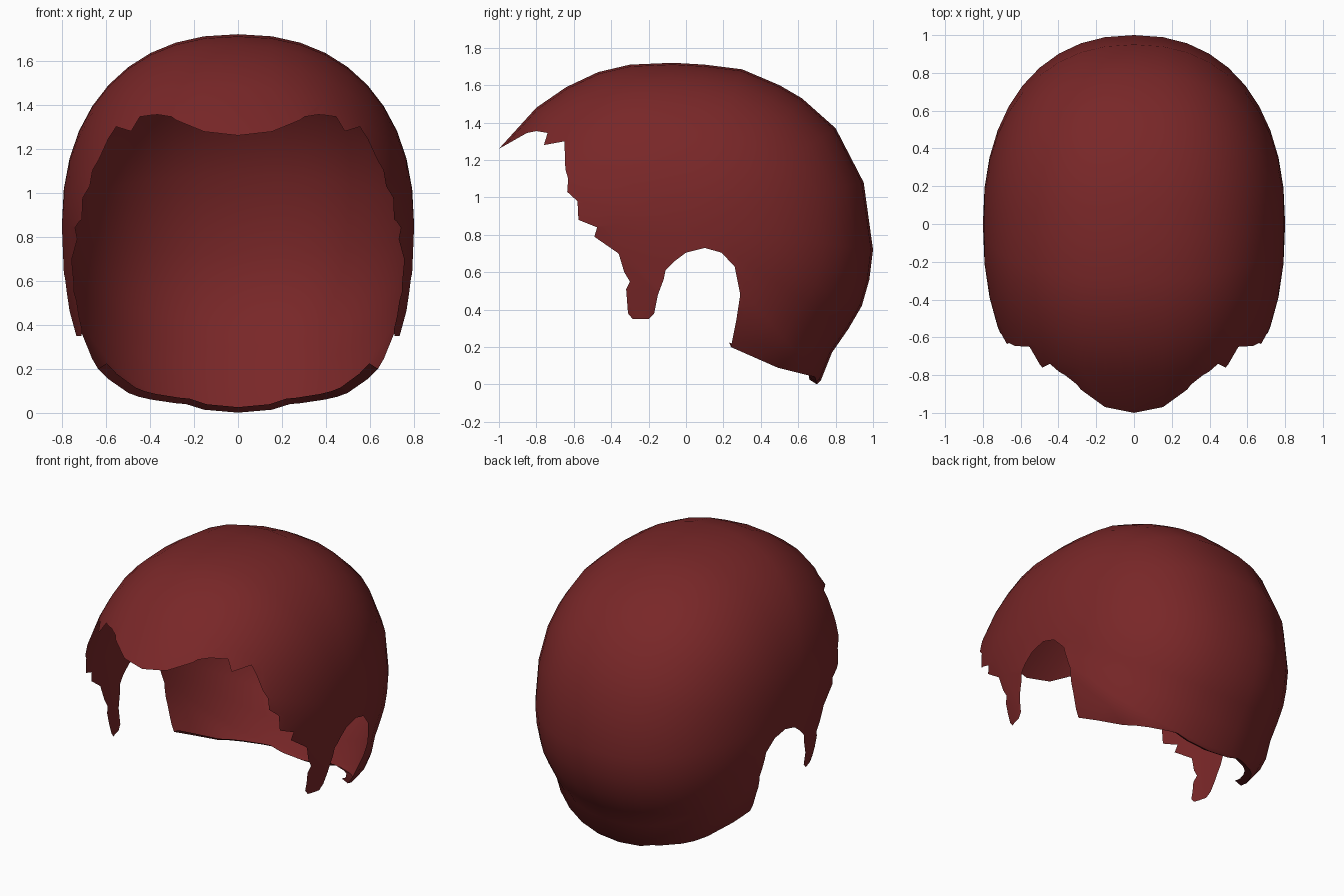
import bpy, bmesh, math
from mathutils import Vector

if "Cube" in bpy.data.objects:
    bpy.data.objects.remove(bpy.data.objects["Cube"])

HALF_W, POWER, CY, CZ = 0.8, 2.25, 0.0, 0.85

# Midline profile of the full head dome (y, z), including the part trimmed away
PROFILE = [(-1.0, 1.26), (-.8, 1.48), (-.64, 1.59), (-.47, 1.67), (-.3, 1.71),
           (-.07, 1.72), (.1, 1.71), (.3, 1.685), (.5, 1.6), (.62, 1.53),
           (.8, 1.37), (.95, 1.08), (1.0, .72), (.98, .56), (.94, .42),
           (.87, .3), (.78, .17), (.72, .02), (.645, -.05), (.36, -.13),
           (0, -.22), (-.45, -.25), (-.9, .4), (-1.1, .85), (-1.09, 1.08)]

# Side outline of the hair (y, z): hairline, sideburn, ear arch, nape
OUTLINE = [(-1.3, 2), (-1.3, 1.08), (-1.0, 1.26), (-.85, 1.345), (-.8, 1.355), (-.74, 1.345),
           (-.76, 1.28), (-.65, 1.3), (-.645, 1.15), (-.63, 1.1), (-.635, 1.03),
           (-.58, .98), (-.575, .88), (-.475, .84), (-.49, .79), (-.36, .7),
           (-.33, .6), (-.3, .55), (-.32, .51), (-.31, .38), (-.285, .35),
           (-.2, .35), (-.17, .38), (-.15, .48), (-.12, .56), (-.11, .61),
           (-.06, .66), (0, .705), (.1, .73), (.19, .705), (.26, .63),
           (.29, .48), (.27, .35), (.24, .2), (.49, .09), (.69, .04),
           (.7, 0), (1.3, -.3), (1.3, 2)]


def make_object(name, bm):
    bmesh.ops.recalc_face_normals(bm, faces=bm.faces)
    mesh = bpy.data.meshes.new(name)
    bm.to_mesh(mesh)
    bm.free()
    obj = bpy.data.objects.new(name, mesh)
    bpy.context.collection.objects.link(obj)
    return obj


# Dome: the profile shrinks towards a pole beside each ear
bm = bmesh.new()
STEPS = 20
rings = []
for k in range(1, STEPS):
    t = math.pi * k / STEPS
    c = math.cos(t) if k != STEPS // 2 else 0.0
    x = math.copysign(abs(c) ** (2 / POWER), c) * HALF_W
    r = math.sin(t) ** (2 / POWER)
    rings.append([bm.verts.new((x, CY + (y - CY) * r, CZ + (z - CZ) * r)) for y, z in PROFILE])
n = len(PROFILE)
for a, b in zip(rings, rings[1:]):
    for i in range(n):
        j = (i + 1) % n
        bm.faces.new((a[i], a[j], b[j], b[i]))
for ring, side in ((rings[0], 1), (rings[-1], -1)):
    pole = bm.verts.new((side * HALF_W, CY, CZ))
    for i in range(n):
        bm.faces.new((ring[i], ring[(i + 1) % n], pole))
hair = make_object("hair", bm)

# Trimming prism across the head
bm = bmesh.new()
sides = [[bm.verts.new((x, y, z)) for y, z in OUTLINE] for x in (-1.2, 1.2)]
bm.faces.new(sides[0])
bm.faces.new(sides[1])
for i in range(len(OUTLINE)):
    j = (i + 1) % len(OUTLINE)
    bm.faces.new((sides[0][i], sides[0][j], sides[1][j], sides[1][i]))
cutter = make_object("hair_trimmer", bm)
cutter.hide_render = True

mod = hair.modifiers.new("trim", 'BOOLEAN')
mod.operation = 'INTERSECT'
mod.solver = 'EXACT'
mod.object = cutter
bpy.context.view_layer.objects.active = hair
hair.select_set(True)
bpy.ops.object.modifier_apply(modifier=mod.name)
bpy.data.objects.remove(cutter)

# Open the shell: remove the flat walls left by the trimmer
bm = bmesh.new()
bm.from_mesh(hair.data)
bm.normal_update()
walls = [f for f in bm.faces if abs(f.normal.x) < 0.002]
bmesh.ops.delete(bm, geom=walls, context='FACES')

# Nape lip: turn the lower back edge inward
nape = [e for e in bm.edges if e.is_boundary
        and all(v.co.y > 0.235 and v.co.z < 0.21 for v in e.verts)]
lip = bmesh.ops.extrude_edge_only(bm, edges=nape)["geom"]
for v in lip:
    if isinstance(v, bmesh.types.BMVert):
        inward = Vector((-v.co.x, 0.1 - v.co.y, 0)).normalized()
        v.co += inward * 0.04 + Vector((0, 0, 0.025))
bm.to_mesh(hair.data)
bm.free()

# Colour and smooth shading
mat = bpy.data.materials.new("dark_red")
mat.diffuse_color = (0.19, 0.02, 0.021, 1)
mat.use_nodes = True
mat.node_tree.nodes["Principled BSDF"].inputs["Base Color"].default_value = mat.diffuse_color
hair.data.materials.clear()
hair.data.materials.append(mat)
for p in hair.data.polygons:
    p.material_index = 0
bpy.ops.object.shade_smooth_by_angle(angle=math.radians(50))
